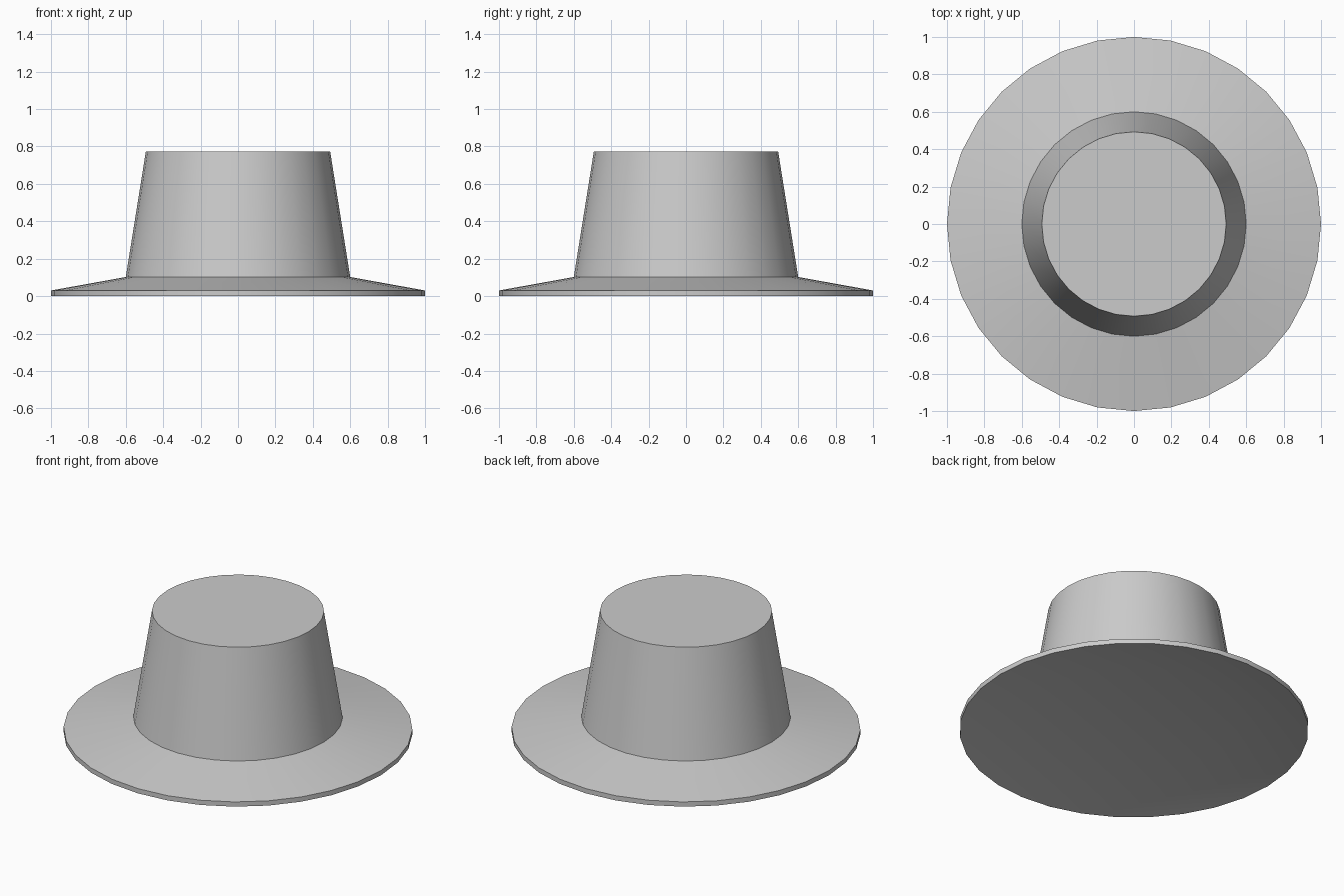
import bpy, bmesh
from math import sin, cos, pi, radians

if "Cube" in bpy.data.objects:
    bpy.data.objects.remove(bpy.data.objects["Cube"])

SIDES = 32


def lathe(name, profile):
    """Revolve (radius, z) points around z and cap both ends."""
    bm = bmesh.new()
    rings = [[bm.verts.new((r * cos(2 * pi * i / SIDES), r * sin(2 * pi * i / SIDES), z))
              for i in range(SIDES)] for r, z in profile]
    for a, b in zip(rings, rings[1:]):
        for i in range(SIDES):
            j = (i + 1) % SIDES
            bm.faces.new((a[i], a[j], b[j], b[i]))
    bm.faces.new(rings[0][::-1])
    bm.faces.new(rings[-1])
    bmesh.ops.recalc_face_normals(bm, faces=bm.faces)
    mesh = bpy.data.meshes.new(name)
    bm.to_mesh(mesh)
    bm.free()
    obj = bpy.data.objects.new(name, mesh)
    bpy.context.collection.objects.link(obj)
    bpy.context.view_layer.objects.active = obj
    obj.select_set(True)
    bpy.ops.object.shade_smooth_by_angle(angle=radians(30))
    obj.select_set(False)
    return obj


# Hat: recessed underside, sloping brim with a thin rim, tapered crown
lathe("hat", [(0.6, 0.072), (1.0, 0.0), (1.0, 0.03), (0.6, 0.102), (0.493, 0.772)])
